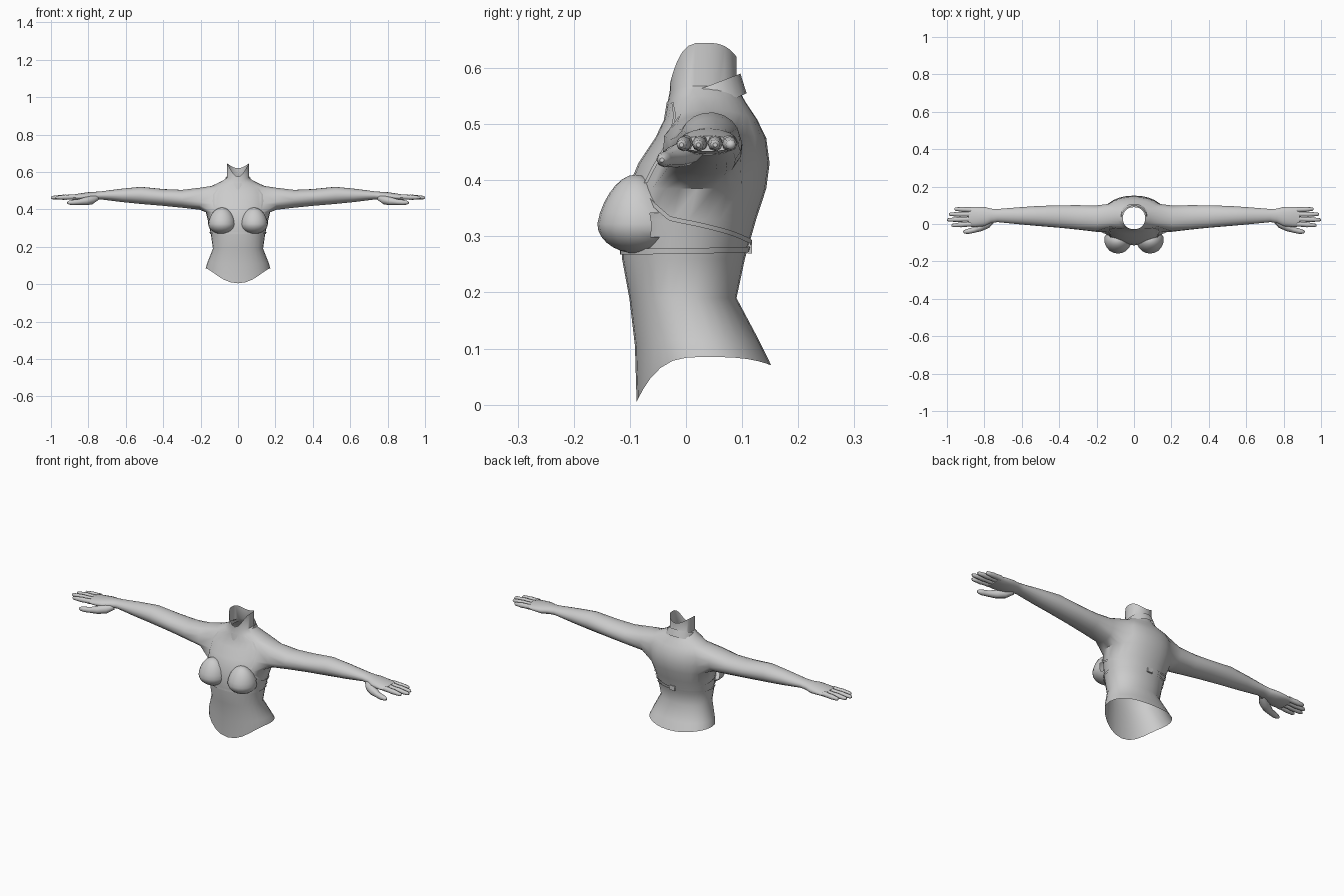
import bpy, bmesh
from math import sin, cos, pi, radians, atan2
from mathutils import Vector

if "Cube" in bpy.data.objects:
    bpy.data.objects.remove(bpy.data.objects["Cube"])

N = 28
# Torso sections: z, half width, front y, back y, side lift, front drop, back drop
TORSO = [
    (.085, .173, -.088, .152, 0, .080, .015),
    (.115, .164, -.091, .130, 0, .010, 0),
    (.190, .134, -.101, .090, 0, 0, 0),
    (.260, .144, -.114, .105, 0, 0, 0),
    (.330, .158, -.114, .125, 0, 0, 0),
    (.385, .172, -.104, .143, 0, 0, 0),
    (.430, .172, -.085, .149, 0, 0, 0),
    (.475, .168, -.055, .143, .005, 0, 0),
    (.508, .142, -.039, .127, .017, 0, 0),
    (.538, .088, -.033, .107, .012, 0, 0),
    (.568, .060, -.029, .090, 0, .010, 0),
    (.645, .060, -.028, .090, 0, .070, .025),
]
# Arm sections: x, centre y, centre z, radius y, radius z
ARM = [
    (.205, .028, .457, .072, .059), (.30, .035, .457, .066, .048),
    (.40, .040, .464, .060, .045), (.52, .043, .475, .053, .046),
    (.62, .044, .475, .045, .036), (.73, .045, .475, .035, .022),
    (.765, .044, .472, .038, .022), (.80, .040, .468, .052, .024),
    (.85, .038, .466, .054, .019), (.885, .038, .465, .052, .014),
]


def spow(v, e):
    return (abs(v) ** e) * (1 if v >= 0 else -1)


def section_point(r, a, off=0.0):
    z, w, f, b, lift, fd, bd = r
    c, s = cos(a), sin(a)
    z += lift * c * c - fd * max(0, -s) ** 3 - bd * max(0, s) ** 3
    return Vector(((w + off) * spow(c, .93),
                   (f + b) / 2 + ((b - f) / 2 + off) * spow(s, .93), z))


def torso_point(a, z, off):
    for lo, hi in zip(TORSO, TORSO[1:]):
        if z <= hi[0]:
            break
    t = (z - lo[0]) / (hi[0] - lo[0])
    return section_point([p + (q - p) * t for p, q in zip(lo, hi)], a, off)


def finish(bm, name, mirror=False, angle=50):
    bmesh.ops.recalc_face_normals(bm, faces=bm.faces[:])
    me = bpy.data.meshes.new(name)
    bm.to_mesh(me)
    bm.free()
    ob = bpy.data.objects.new(name, me)
    bpy.context.collection.objects.link(ob)
    bpy.ops.object.select_all(action='DESELECT')
    ob.select_set(True)
    bpy.context.view_layer.objects.active = ob
    bpy.ops.object.shade_smooth_by_angle(angle=radians(angle))
    if mirror:
        ob.modifiers.new("mirror", 'MIRROR').use_mirror_merge = False
    return ob


def skin(bm, r0, r1, closed=True):
    n = len(r0)
    for j in range(n if closed else n - 1):
        k = (j + 1) % n
        bm.faces.new((r0[j], r0[k], r1[k], r1[j]))


# Body: torso and neck, with side openings that grow into the arms
bm = bmesh.new()
rows = [[bm.verts.new(section_point(r, 2 * pi * k / N)) for k in range(N)] for r in TORSO]
R0, R1, H = 5, 8, 3
for i in range(len(rows) - 1):
    for k in range(N):
        kk = (k + 1) % N
        hole = R0 <= i < R1 and any((k - c + H) % N < 2 * H for c in (0, N // 2))
        if not hole:
            bm.faces.new((rows[i][k], rows[i][kk], rows[i + 1][kk], rows[i + 1][k]))
for side, c in ((1, 0), (-1, N // 2)):
    rim = [rows[i][(c + j) % N] for i in range(R0, R1 + 1) for j in range(-H, H + 1)
           if i in (R0, R1) or abs(j) == H]
    ang = lambda v: atan2(v.co.z - .457, v.co.y - .026)
    rim.sort(key=ang)
    start = [ang(v) for v in rim]
    n = len(rim)
    base = sum(start) / n - pi * (n - 1) / n
    prev = rim
    for i, (x, y, z, ry, rz) in enumerate(ARM):
        t = min(1, (i + 1) / 3)
        ring = []
        for j in range(n):
            a = start[j] * (1 - t) + (base + 2 * pi * j / n) * t
            ring.append(bm.verts.new((side * x, y + ry * cos(a), z + rz * sin(a))))
        skin(bm, prev, ring)
        prev = ring
    bm.faces.new(prev)
loose = [v for v in bm.verts if not v.link_faces]
bmesh.ops.delete(bm, geom=loose, context='VERTS')
finish(bm, "body")


# Fingers and thumb
def digit(bm, path, sides=8):
    prev = None
    pts = [Vector(p[:3]) for p in path]
    for i, p in enumerate(path):
        d = (pts[min(i + 1, len(pts) - 1)] - pts[max(i - 1, 0)]).normalized()
        u = Vector((0, 0, 1)).cross(d).normalized()
        v = d.cross(u)
        ring = [bm.verts.new(pts[i] + p[3] * (u * cos(2 * pi * k / sides) + v * sin(2 * pi * k / sides)))
                for k in range(sides)]
        if prev:
            skin(bm, prev, ring)
        prev = ring
    bm.faces.new(prev)


bm = bmesh.new()
for y0, y1, tip in ((0, -.008, .975), (.026, .022, 1.0), (.052, .052, .99), (.076, .080, .96)):
    path = []
    for t, r in ((0, .014), (.35, .0125), (.5, .0135), (.75, .011), (.94, .009), (1, .004)):
        path.append((.872 + (tip - .872) * t, y0 + (y1 - y0) * t, .467 - .004 * t, r))
    digit(bm, path)
finish(bm, "fingers", True)
bm = bmesh.new()
digit(bm, [(.755, .025, .462, .016), (.785, .002, .450, .024), (.82, -.018, .443, .021),
           (.855, -.032, .439, .015), (.885, -.039, .437, .014), (.905, -.042, .436, .010),
           (.913, -.043, .436, .004)])
finish(bm, "thumb", True)

# Bust cups: teardrop domes, open against the chest
bm = bmesh.new()
bmesh.ops.create_uvsphere(bm, u_segments=20, v_segments=14, radius=1)
for v in bm.verts:
    x, y, z = v.co
    up = max(z, 0)
    v.co = (.086 + .073 * x * (1 - .1 * up),
            -.084 + .074 * y * (1 - .25 * up) - .006 * up,
            .322 + z * (.088 if z > 0 else .053))
bmesh.ops.delete(bm, geom=[v for v in bm.verts if v.co.y > -.043], context='VERTS')
finish(bm, "bust_cup", True)


# Straps that follow the torso surface: points are (angle, z)
def strap(name, pts, da, dz, steps=6):
    bm = bmesh.new()
    edges = [[], []]
    for (a0, z0), (a1, z1) in zip(pts, pts[1:]):
        for s in range(steps + 1):
            t = s / steps
            a, z = a0 + (a1 - a0) * t, z0 + (z1 - z0) * t
            for e, sg in zip(edges, (-1, 1)):
                e.append(bm.verts.new(torso_point(radians(a + sg * da), z + sg * dz, .004)))
    skin(bm, edges[0], edges[1], False)
    bmesh.ops.remove_doubles(bm, verts=bm.verts[:], dist=1e-5)
    finish(bm, name, True)


strap("under_band", [(-90, .273), (-30, .273), (30, .275), (90, .277)], 0, .005)
strap("side_strap", [(-38, .365), (-15, .332), (20, .315), (60, .296), (90, .287)], 0, .004)
strap("halter_strap", [(-47, .395), (-43, .44), (-42, .475), (-46, .508), (-54, .535)], 2.2, 0, 3)

# Back clasp
bm = bmesh.new()
bmesh.ops.create_cube(bm, size=1)
for v in bm.verts:
    v.co = Vector((v.co.x * .03, v.co.y * .008 + .114, v.co.z * .024 + .281))
finish(bm, "back_clasp")

# Tilted neck collar
bm = bmesh.new()
rings = []
for rx, f, b, zf, zb in ((.084, -.043, .108, .487, .555), (.067, -.034, .097, .540, .590)):
    ring = []
    for k in range(24):
        s = sin(2 * pi * k / 24)
        ring.append(bm.verts.new((rx * cos(2 * pi * k / 24), (f + b) / 2 + (b - f) / 2 * s,
                                  (zf + zb) / 2 + (zb - zf) / 2 * s)))
    rings.append(ring)
skin(bm, *rings)
finish(bm, "neck_collar")
